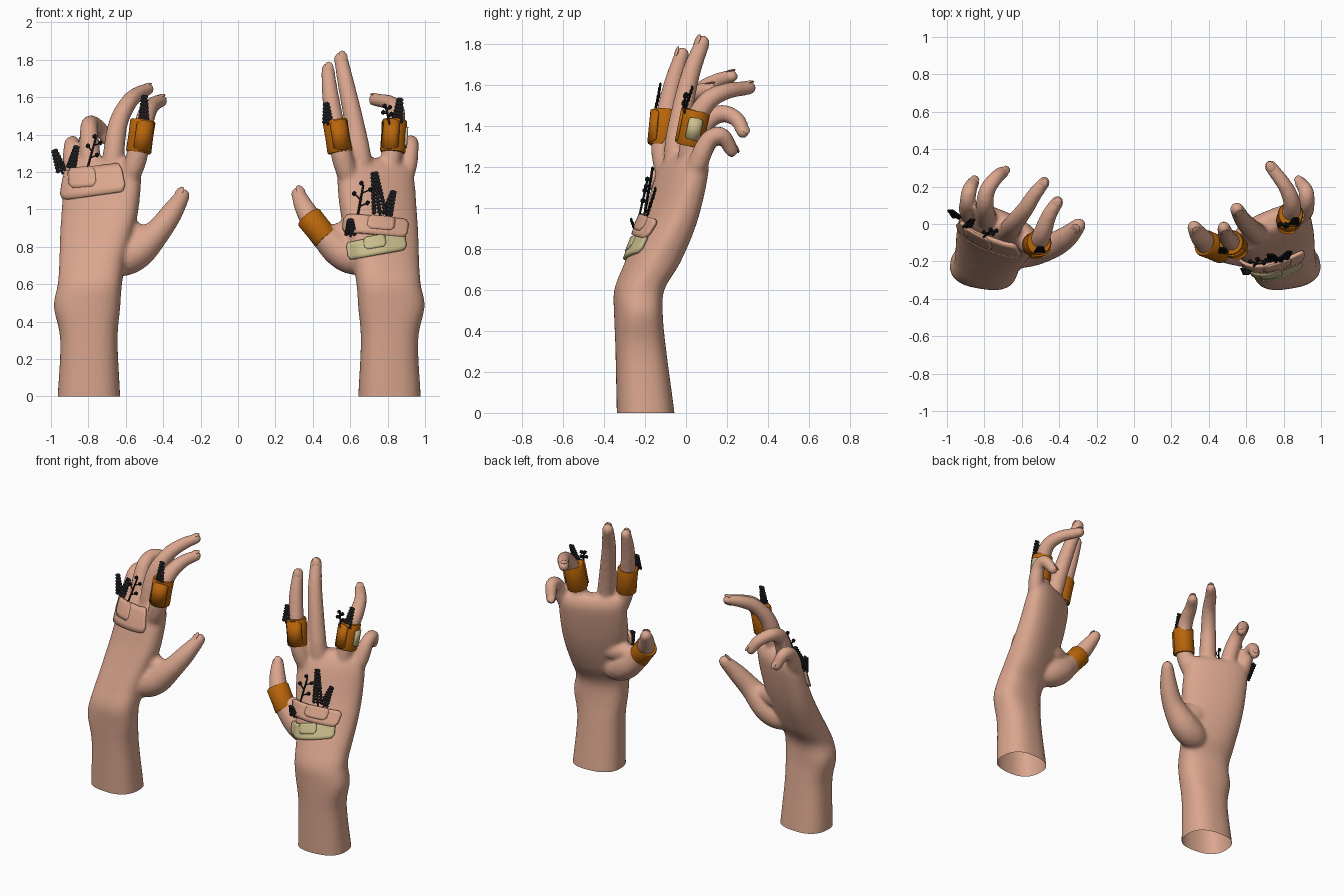
import bpy, bmesh, math
from mathutils import Vector, Matrix
from mathutils.bvhtree import BVHTree

if "Cube" in bpy.data.objects:
    bpy.data.objects.remove(bpy.data.objects["Cube"])

def material(name, c):
    m = bpy.data.materials.new(name)
    m.diffuse_color = (*c, 1)
    m.use_nodes = True
    m.node_tree.nodes["Principled BSDF"].inputs["Base Color"].default_value = m.diffuse_color
    return m

SKIN = material("skin", (0.70, 0.38, 0.27))
PINK = material("pink_plaster", (0.72, 0.39, 0.27))
BEIGE = material("beige_plaster", (0.60, 0.52, 0.27))
ORANGE = material("orange_bandage", (0.48, 0.13, 0.003))
BLACK = material("dark_plant", (0.012, 0.012, 0.014))

def finish(bm, name, mat, smooth=True):
    bmesh.ops.recalc_face_normals(bm, faces=bm.faces)
    me = bpy.data.meshes.new(name)
    bm.to_mesh(me)
    me.materials.append(mat)
    ob = bpy.data.objects.new(name, me)
    bpy.context.collection.objects.link(ob)
    if smooth:
        me.shade_smooth()
        me.set_sharp_from_angle(angle=math.radians(40))
    return ob

def spline(pts, n=6):
    """Smooth curve through tuples of any length."""
    out = []
    for i in range(len(pts) - 1):
        p0, p1, p2, p3 = pts[max(i - 1, 0)], pts[i], pts[i + 1], pts[min(i + 2, len(pts) - 1)]
        for k in range(n):
            t = k / n
            out.append(tuple(b + 0.5 * t * (c - a + t * (2*a - 5*b + 4*c - d + t * (3*(b - c) + d - a)))
                             for a, b, c, d in zip(p0, p1, p2, p3)))
    return out + [tuple(pts[-1])]

def loft(bm, rings):
    vs = [[bm.verts.new(p) for p in r] for r in rings]
    n = len(vs[0])
    for a, b in zip(vs, vs[1:]):
        for i in range(n):
            bm.faces.new((a[i], a[(i + 1) % n], b[(i + 1) % n], b[i]))
    bm.faces.new(vs[0][::-1])
    bm.faces.new(vs[-1])

def circle(c, axis, r, n):
    q = Vector((0, 0, 1)).rotation_difference(axis)
    return [c + q @ Vector((r * math.cos(k * math.tau / n), r * math.sin(k * math.tau / n), 0)) for k in range(n)]

def tube(bm, path, n=16, round_tip=True):
    """path: (x, y, z, radius) samples."""
    P = [Vector(p[:3]) for p in path]
    rings = []
    for i, p in enumerate(P):
        t = (P[min(i + 1, len(P) - 1)] - P[max(i - 1, 0)]).normalized()
        rings.append(circle(p, t, path[i][3], n))
    if round_tip:
        r = path[-1][3]
        for a in (25, 50, 70, 84):
            a = math.radians(a)
            rings.append(circle(P[-1] + t * r * math.sin(a), t, r * math.cos(a), n))
    loft(bm, rings)
    return P[-1], t

def ball(bm, c, r, scale=(1, 1, 1), rot=None, sub=1):
    m = Matrix.Translation(c) @ (rot.to_matrix().to_4x4() if rot else Matrix()) @ Matrix.Diagonal((*scale, 1))
    bmesh.ops.create_icosphere(bm, subdivisions=sub, radius=r, matrix=m)

# Forearm and palm sections: x, y, z, half width, half thickness, turn in degrees
PALM = [(.81, -.195, -.06, .167, .14, 4), (.81, -.197, 0, .167, .14, 4), (.81, -.22, .3, .153, .123, 5),
        (.82, -.232, .48, .178, .115, 8), (.805, -.228, .6, .172, .115, 12), (.79, -.17, .72, .18, .122, 18),
        (.77, -.11, .86, .20, .115, 22), (.75, -.062, 1.0, .215, .104, 23),
        (.735, -.015, 1.18, .217, .088, 23), (.73, 0, 1.25, .20, .06, 23), (.73, .005, 1.275, .17, .03, 23)]

# Finger paths: x, y, z, radius (x is mirrored for the left hand)
RIGHT = {
    "index": [(.62, -.07, 1.08, .05), (.565, -.11, 1.25, .058), (.53, -.105, 1.4, .053), (.495, -.065, 1.6, .046), (.48, -.02, 1.75, .036)],
    "middle": [(.68, -.05, 1.08, .05), (.655, -.05, 1.28, .058), (.62, -.02, 1.47, .053), (.58, .025, 1.66, .046), (.55, .08, 1.805, .038)],
    "ring": [(.79, 0, 1.08, .05), (.82, .02, 1.28, .056), (.835, .045, 1.42, .053), (.845, .11, 1.525, .048), (.81, .2, 1.57, .041), (.73, .308, 1.586, .035)],
    "little": [(.865, .015, 1.09, .035), (.905, .06, 1.22, .05), (.922, .11, 1.33, .045), (.92, .175, 1.353, .041), (.89, .222, 1.28, .034)],
    "thumb": [(.74, -.165, .72, .05), (.64, -.145, .735, .09), (.54, -.13, .785, .092), (.42, -.125, .905, .064), (.36, -.075, 1.0, .055), (.322, -.018, 1.082, .039)]}
LEFT = {
    "index": [(.62, -.07, 1.08, .05), (.55, -.11, 1.25, .058), (.515, -.105, 1.4, .053), (.49, -.05, 1.505, .05), (.455, .045, 1.56, .042), (.41, .118, 1.58, .035)],
    "middle": [(.69, -.05, 1.08, .05), (.665, -.03, 1.3, .057), (.64, .005, 1.46, .052), (.585, .075, 1.57, .046), (.53, .16, 1.62, .04), (.48, .222, 1.642, .033)],
    "ring": [(.79, 0, 1.08, .05), (.79, .035, 1.28, .055), (.797, .10, 1.42, .049), (.785, .18, 1.46, .044), (.735, .25, 1.43, .039), (.70, .278, 1.372, .034)],
    "little": [(.86, .015, 1.09, .035), (.885, .06, 1.22, .049), (.89, .115, 1.33, .044), (.88, .18, 1.348, .041), (.86, .222, 1.28, .034)],
    "thumb": [(.74, -.165, .72, .05), (.64, -.145, .73, .092), (.54, -.13, .775, .095), (.43, -.11, .88, .071), (.355, -.065, .98, .059), (.297, -.008, 1.072, .041)]}
# Skin between thumb and palm
WEB = [(.74, -.09, .85, .04), (.64, -.1, .87, .065), (.56, -.115, .875, .06), (.50, -.12, .87, .045)]

def make_hand(name, fingers, s, shift):
    bm, nails = bmesh.new(), bmesh.new()
    rings = []
    for x, y, z, w, h, a in spline(PALM, 5):
        a, ring = math.radians(a), []
        for k in range(36):
            c, d = math.cos(k * math.tau / 36), math.sin(k * math.tau / 36)
            u = w * math.copysign(abs(c) ** .8, c)
            v = h * math.copysign(abs(d) ** .8, d)
            ring.append((s * (x - shift + u * math.cos(a) - v * math.sin(a)), y + u * math.sin(a) + v * math.cos(a), z))
        rings.append(ring)
    loft(bm, rings)
    tube(bm, spline([(s * p[0], *p[1:]) for p in WEB]))
    for f, pts in fingers.items():
        tip, t = tube(bm, spline([(s * p[0], *p[1:]) for p in pts]))
        # nail lies on the back of the fingertip
        r, d = pts[-1][3], (Vector((0, 0, 1)) - t * t.z).normalized()
        rot = Matrix((t.cross(d), t, d)).transposed().to_quaternion()
        ball(nails, tip + d * r * .8, r, (.68, .9, .2), rot, 2)
    finish(nails, name + "_nails", SKIN)
    ob = finish(bm, name, SKIN)
    # fuse the palm and fingers, then cut the wrist open at the floor
    m = ob.modifiers.new("fuse", "REMESH")
    m.mode, m.voxel_size = "VOXEL", .012
    m = ob.modifiers.new("soften", "SMOOTH")
    m.factor, m.iterations = .5, 8
    me = bpy.data.meshes.new_from_object(ob.evaluated_get(bpy.context.evaluated_depsgraph_get()))
    ob.modifiers.clear()
    bm = bmesh.new()
    bm.from_mesh(me)
    bmesh.ops.bisect_plane(bm, geom=bm.verts[:] + bm.edges[:] + bm.faces[:], plane_co=(0, 0, 0), plane_no=(0, 0, 1), clear_inner=True)
    bm.to_mesh(me)
    me.materials.clear()
    me.materials.append(SKIN)
    me.shade_smooth()
    ob.data = me
    return BVHTree.FromBMesh(bm)

def surface(tree, x, z, off):
    hit = tree.ray_cast(Vector((x, -2, z)), Vector((0, 1, 0)))
    if hit[0] is None:
        hit = tree.find_nearest(Vector((x, 0, z)))
    return hit[0] + hit[1] * off

def plaster(name, tree, x, z, hw, hh, tilt, off, mat, thick=.018, n=24):
    """Rounded strip laid on the back of the hand."""
    bm, rows = bmesh.new(), []
    ca, sa = math.cos(math.radians(tilt)), math.sin(math.radians(tilt))
    for i in range(n + 1):
        u = -1 + 2 * i / n
        e = min(1, max(0, (abs(u) - .82) / .18))
        h = hh * (.55 + .45 * math.sqrt(1 - e * e))
        rows.append([bm.verts.new(surface(tree, x + u * hw * ca - v * h * sa, z + u * hw * sa + v * h * ca, off))
                     for v in (-1, -.6, -.2, .2, .6, 1)])
    for a, b in zip(rows, rows[1:]):
        for j in range(5):
            bm.faces.new((a[j], b[j], b[j + 1], a[j + 1]))
    bmesh.ops.smooth_vert(bm, verts=bm.verts, factor=.3, use_axis_y=True)
    m = finish(bm, name, mat).modifiers.new("thickness", "SOLIDIFY")
    m.thickness, m.offset = thick, 0

def band(name, c, axis, r, half, pads):
    """Bandage tube with curved plates; pads: (direction, half angle, half length, shift, material)."""
    c, axis = Vector(c), Vector(axis).normalized()
    bm = bmesh.new()
    loft(bm, [circle(c + axis * h, axis, q, 28) for h, q in
              ((-half, r * .93), (-half + .008, r), (0, r * .98), (half - .008, r), (half, r * .93))])
    finish(bm, name, ORANGE)
    for k, (d, ang, hl, shift, mat) in enumerate(pads):
        d = Vector(d)
        d = (d - axis * d.dot(axis)).normalized()
        e, bm, rows = axis.cross(d), bmesh.new(), []
        for i in range(11):
            u = -1 + i / 5
            a, l = u * ang, hl * (.8 + .2 * math.sqrt(max(0, 1 - u * u)))
            rows.append([bm.verts.new(c + (d * math.cos(a) + e * math.sin(a)) * (r + .003) + axis * (shift + q * l)) for q in (-1, 1)])
        for a, b in zip(rows, rows[1:]):
            bm.faces.new((a[0], b[0], b[1], a[1]))
        m = finish(bm, f"{name}_pad_{k}", mat).modifiers.new("thickness", "SOLIDIFY")
        m.thickness, m.offset = .009, 0

def sprig(name, a, b, w, twig=False):
    """Dark plant: an ear of small leaves, or a twig with berries."""
    a, b, bm = Vector(a), Vector(b), bmesh.new()
    d = b - a
    side = d.cross(Vector((0, 1, 0))).normalized()
    tube(bm, [(*(a + d * t), .006) for t in (-.1, .5, 1)], 6, False)
    if twig:
        for t, q in ((.35, -1), (.55, 1), (.75, -1), (1, .3)):
            p = a + d * t
            e = p + side * q * w + d * .15 * abs(q)
            tube(bm, [(*p, .004), (*e, .004)], 5, False)
            ball(bm, e, .014)
    else:
        n = max(5, int(d.length / .02))
        for i in range(n + 1):
            t = i / n
            k = w * (1.15 - .75 * t)
            for q in (-1, 0, 1):
                ball(bm, a + d * (.1 + .9 * t) + side * q * k * .7, .013, (1.1, .6, 1))
    finish(bm, name, BLACK)

right = make_hand("right_hand", RIGHT, 1, 0)
left = make_hand("left_hand", LEFT, -1, .013)

# Plasters on the backs of the hands
plaster("left_plaster", left, -.78, 1.145, .172, .075, 8, .009, PINK)
plaster("left_plaster_pad", left, -.825, 1.165, .07, .052, 5, .018, PINK, .008, 8)
plaster("right_lower_plaster", right, .738, .80, .155, .046, 10, .008, BEIGE)
plaster("right_lower_plaster_pad", right, .73, .82, .055, .033, 10, .017, BEIGE, .008, 8)
plaster("right_upper_plaster", right, .738, .908, .162, .048, -6, .014, PINK)
plaster("right_upper_plaster_pad", right, .76, .92, .07, .036, -6, .023, PINK, .008, 8)

# Finger bandages
strap = ((.35, -1, 0), .75, .082, 0, ORANGE)
band("right_index_bandage", (.532, -.107, 1.39), (-.16, .1, 1), .067, .088, [strap])
band("right_ring_bandage", (.832, .035, 1.39), (.06, .2, 1), .068, .088,
     [((-.3, -1, 0), .7, .082, 0, ORANGE), ((1, .1, 0), .5, .055, 0, BEIGE)])
band("right_thumb_bandage", (.425, -.122, .90), (-.62, .25, .77), .072, .08, [])
band("left_index_bandage", (-.52, -.105, 1.39), (.14, .08, 1), .068, .088, [strap])

# Plants tucked under the plasters and bandages
for i, (tree, x, z, x2, z2, w, twig) in enumerate((
        (right, .755, .96, .73, 1.19, .036, False), (right, .79, .96, .83, 1.09, .024, False),
        (right, .64, .95, .67, 1.13, .04, True), (right, .612, .86, .60, .94, .026, False),
        (left, -.925, 1.20, -.98, 1.31, .024, False), (left, -.885, 1.21, -.865, 1.33, .02, False),
        (left, -.80, 1.21, -.76, 1.38, .03, True))):
    a = surface(tree, x, z, .016)
    sprig(f"back_plant_{i}", a, (x2, a.y + (.04 if z2 > 1 else -.03), z2), w, twig)
sprig("right_index_plant", (.48, -.155, 1.46), (.472, -.13, 1.56), .022)
sprig("right_ring_plant", (.85, -.01, 1.46), (.865, .03, 1.585), .026)
sprig("right_ring_twig", (.81, -.02, 1.46), (.79, 0, 1.55), .02, True)
sprig("left_index_plant", (-.505, -.155, 1.45), (-.50, -.125, 1.60), .026)
